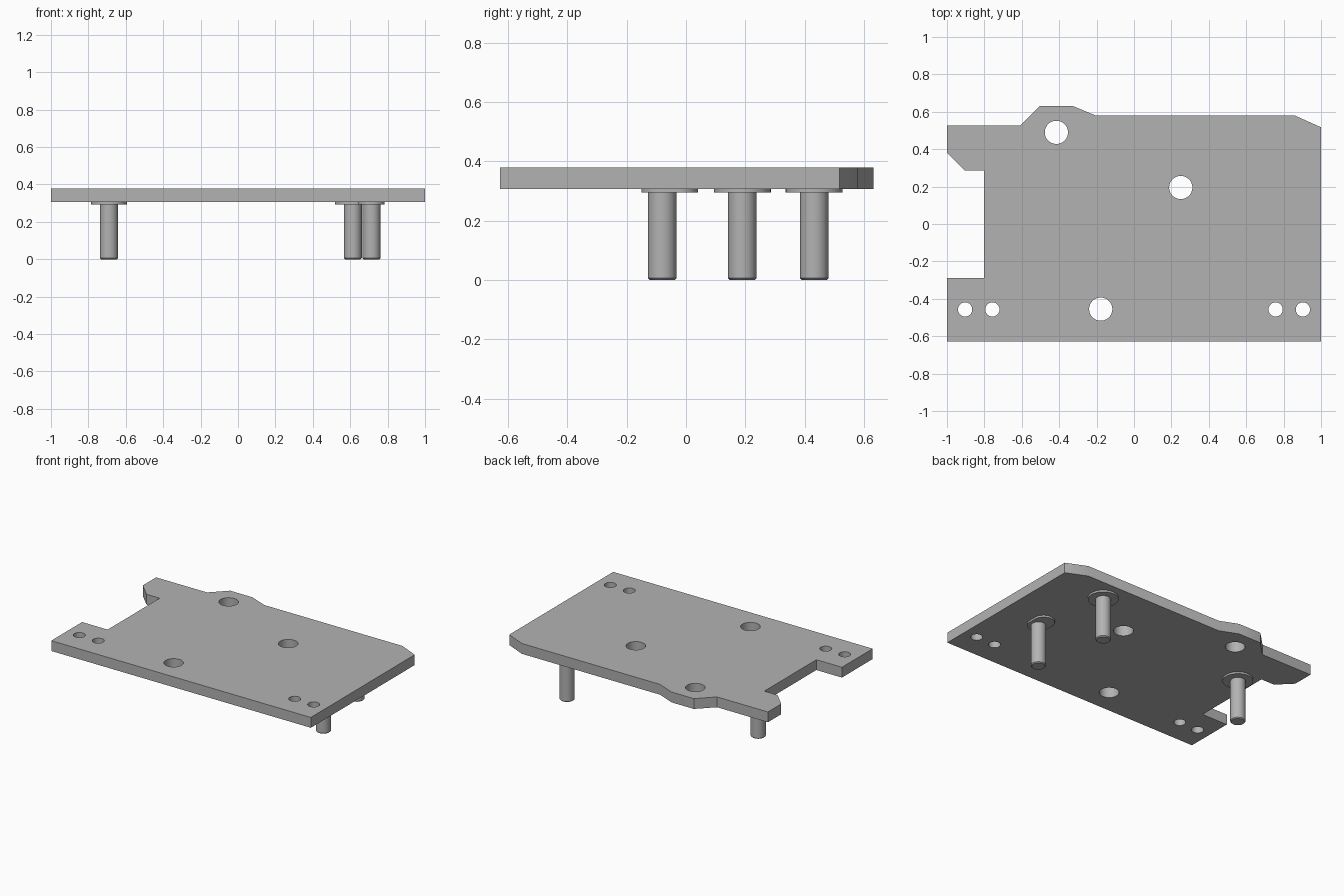
import bpy
import math

default = bpy.data.objects.get("Cube")
if default:
    bpy.data.objects.remove(default, do_unlink=True)

GREY = (0.45, 0.45, 0.45, 1.0)
PLATE_BOTTOM, PLATE_TOP = 0.307, 0.379
FLANGE_BOTTOM = 0.294

metal = bpy.data.materials.new("grey metal")
metal.use_nodes = True
metal.diffuse_color = GREY
metal.node_tree.nodes["Principled BSDF"].inputs["Base Color"].default_value = GREY


def stadium(x, y, radius, stretch=0.0, steps=48):
    """Circle outline, with its back half moved along y by stretch."""
    points = []
    for i in range(steps):
        a = 2 * math.pi * (i + 0.5) / steps
        shift = stretch if math.sin(a) > 0 else 0
        points.append((x + radius * math.cos(a), y + shift + radius * math.sin(a)))
    return points


def slab(name, loops, bottom, top, chamfer=0.0):
    """Solid of flat loops; inner loops become through holes."""
    curve = bpy.data.curves.new(name, "CURVE")
    curve.dimensions = "2D"
    curve.fill_mode = "BOTH"
    curve.extrude = (top - bottom) / 2
    for loop in loops:
        spline = curve.splines.new("POLY")
        spline.points.add(len(loop) - 1)
        for point, (x, y) in zip(spline.points, loop):
            point.co = (x, y, 0, 1)
        spline.use_cyclic_u = True
    obj = bpy.data.objects.new(name, curve)
    bpy.context.collection.objects.link(obj)
    obj.location.z = (bottom + top) / 2
    bpy.ops.object.select_all(action="DESELECT")
    obj.select_set(True)
    bpy.context.view_layer.objects.active = obj
    bpy.ops.object.convert(target="MESH")
    obj = bpy.context.object
    # Join the caps to the walls
    weld = obj.modifiers.new("weld", "WELD")
    weld.merge_threshold = 0.0001
    bpy.ops.object.modifier_apply(modifier=weld.name)
    obj.data.materials.clear()
    obj.data.materials.append(metal)
    bpy.ops.object.shade_smooth_by_angle(angle=math.radians(25))
    return obj


def pin(name, x, y, radius=0.048, chamfer=0.006):
    """Round pin with a chamfered lower end."""
    bpy.ops.mesh.primitive_cylinder_add(
        vertices=48, radius=radius, depth=PLATE_BOTTOM,
        location=(x, y, PLATE_BOTTOM / 2))
    obj = bpy.context.object
    obj.name = name
    bevel = obj.modifiers.new("chamfer", "BEVEL")
    bevel.width = chamfer
    bevel.segments = 1
    bevel.limit_method = "ANGLE"
    bpy.ops.object.modifier_apply(modifier=bevel.name)
    obj.data.materials.append(metal)
    bpy.ops.object.shade_smooth_by_angle(angle=math.radians(25))


# Plate outline, counted round from the front right corner
outline = [
    (-1, -0.627), (1, -0.627), (1, 0.517), (0.86, 0.58), (-0.205, 0.58),
    (-0.33, 0.632), (-0.503, 0.632), (-0.608, 0.527), (-1, 0.527),
    (-1, 0.38), (-0.905, 0.285), (-0.803, 0.285), (-0.803, -0.288), (-1, -0.288),
]

# Large holes and two mirrored pairs of small holes
holes = [stadium(x, y, 0.062) for x, y in
         [(-0.415, 0.49), (0.25, 0.195), (-0.178, -0.455)]]
for side in (-1, 1):
    for x in (0.757, 0.903):
        holes.append(stadium(side * x, -0.457, 0.038))

slab("base_plate", [outline] + holes, PLATE_BOTTOM, PLATE_TOP)

# Pins with their flanges under the plate: x, y, flange radius, flange stretch
for name, x, y, radius, stretch in [
    ("right", -0.69, 0.19, 0.096, 0),
    ("left_back", 0.614, 0.432, 0.096, 0),
    ("left_front", 0.714, -0.08, 0.07, 0.05),
]:
    pin(name + "_pin", x, y)
    slab(name + "_flange", [stadium(x, y, radius, stretch)],
         FLANGE_BOTTOM, PLATE_BOTTOM)
